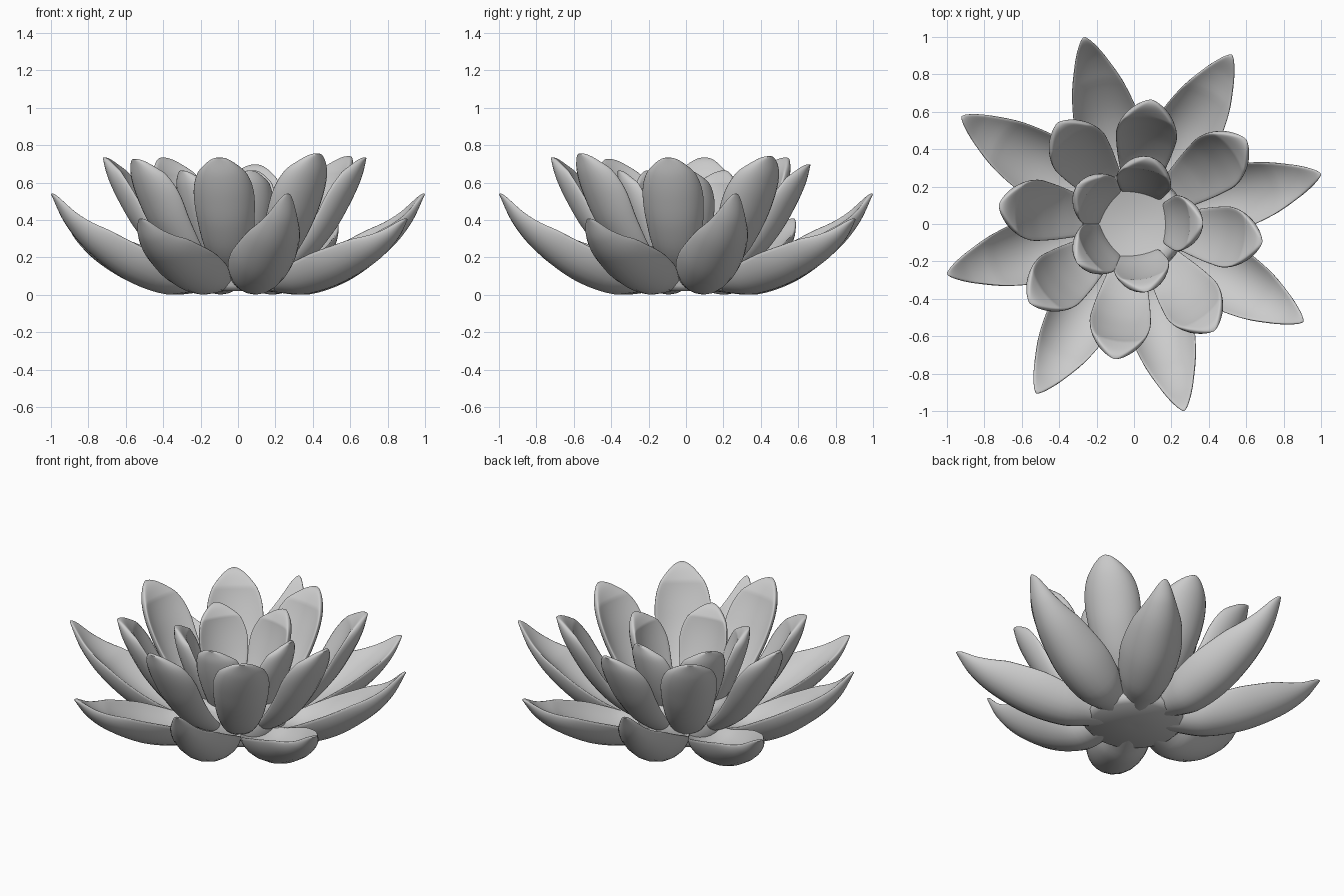
import bpy, bmesh, math
from mathutils import Vector

if "Cube" in bpy.data.objects:
    bpy.data.objects.remove(bpy.data.objects["Cube"])


def spline(pts, u):
    """Catmull-Rom point at u in 0..1 along a short list of points."""
    n = len(pts) - 1
    i = min(int(u * n), n - 1)
    t = u * n - i
    p1, p2 = Vector(pts[i]), Vector(pts[i + 1])
    p0 = Vector(pts[i - 1]) if i > 0 else 2 * p1 - p2
    p3 = Vector(pts[i + 2]) if i + 2 <= n else 2 * p2 - p1
    return 0.5 * (2 * p1 + (p2 - p0) * t + (2 * p0 - 5 * p1 + 4 * p2 - p3) * t ** 2
                  + (3 * p1 - p0 - 3 * p2 + p3) * t ** 3)


def finish(bm, name):
    """Turn a bmesh into a smooth object."""
    bmesh.ops.recalc_face_normals(bm, faces=bm.faces)
    for f in bm.faces:
        f.smooth = True
    me = bpy.data.meshes.new(name)
    bm.to_mesh(me)
    bm.free()
    ob = bpy.data.objects.new(name, me)
    bpy.context.collection.objects.link(ob)
    return ob


def skin(bm, rings):
    for a, b in zip(rings, rings[1:]):
        n = len(a)
        for k in range(n):
            bm.faces.new((a[k], a[(k + 1) % n], b[(k + 1) % n], b[k]))
    bm.faces.new(rings[0])
    bm.faces.new(rings[-1])


def petal(name, angle, profile, reach=1.0, height=1.0, cup=0.9, thick=0.03,
          rows=40, ring=28):
    """Cupped petal: profile lists (radius, height, half width) along the underside."""
    pts = [(r * reach, z * height, w) for r, z, w in profile]
    wmax = max(p[2] for p in pts)
    bm = bmesh.new()
    rings = []
    for i in range(rows + 1):
        u = 1 - (1 - i / rows) ** 2
        p = spline(pts, u)
        d = spline(pts, min(u + 0.01, 1)) - spline(pts, max(u - 0.01, 0))
        tan = Vector((d.x, d.y)).normalized()
        # rounded tip: width falls off like an ellipse at the end
        w = max(p.z * math.sqrt(max(0, 1 - u ** 9)), 0.001)
        t = thick * min(1, 1.3 * w / wmax) ** 0.8
        loop = []
        for k in range(ring):
            phi = 2 * math.pi * k / ring
            a = math.cos(phi) * 1.15
            side = w * math.sin(a) / math.sin(1.15)
            lift = cup * w * (w / wmax) ** 0.7 * (1 - math.cos(a)) / (1 - math.cos(1.15))
            lift += t + t * math.sin(phi)
            loop.append(bm.verts.new((p.x - tan.y * lift, side, p.y + tan.x * lift)))
        rings.append(loop)
    skin(bm, rings)
    finish(bm, name).rotation_euler.z = math.radians(angle)


# Outer ring: eight long pointed petals, alternately high and low
outer = [(0.10, 0.04, 0.07), (0.25, 0.015, 0.12), (0.41, 0.005, 0.16), (0.62, 0.08, 0.178),
         (0.82, 0.225, 0.15), (0.95, 0.375, 0.10), (1.035, 0.54, 0.055)]
for i in range(8):
    petal(f"outer_petal_{i + 1}", 15 + 45 * i - (2 if i == 3 else 0), outer,
          1.05 if i == 3 else 1.01 if i % 2 else 1.0, 1.0 if i % 2 == 0 else 0.75,
          cup=0.75, thick=0.042)

# Middle ring: eight rounded, steeper petals with slightly varied reach
middle = [(0.10, 0.07, 0.05), (0.25, 0.09, 0.09), (0.42, 0.20, 0.13), (0.55, 0.35, 0.155),
          (0.64, 0.50, 0.165), (0.70, 0.63, 0.145), (0.73, 0.74, 0.10)]
reaches = [0.95, 1.03, 0.92, 0.93, 1.0, 0.96, 1.0, 0.98]
heights = [0.99, 1.0, 0.94, 0.99, 0.99, 0.98, 0.99, 1.02]
for i in range(8):
    petal(f"middle_petal_{i + 1}", -8 + 45 * i, middle, reaches[i], heights[i],
          cup=0.45, thick=0.037)

# Inner ring: five short upright petals
inner = [(0.08, 0.12, 0.05), (0.19, 0.16, 0.09), (0.27, 0.30, 0.13), (0.33, 0.45, 0.15),
         (0.365, 0.58, 0.13), (0.37, 0.665, 0.09)]
for i, ang in enumerate((1, 77, 146, 214, -80)):
    petal(f"inner_petal_{i + 1}", ang, inner, cup=0.45, thick=0.035)

# Flower heart: flat underside and a shallow bowl on top, joining all petals
bm = bmesh.new()
heart = [(0.02, 0.02), (0.26, 0.02), (0.29, 0.05), (0.28, 0.14), (0.27, 0.23),
         (0.24, 0.26), (0.20, 0.25), (0.12, 0.23), (0.02, 0.22)]
skin(bm, [[bm.verts.new((r * math.cos(k * math.pi / 24), r * math.sin(k * math.pi / 24), z))
           for k in range(48)] for r, z in heart])
finish(bm, "flower_heart")
